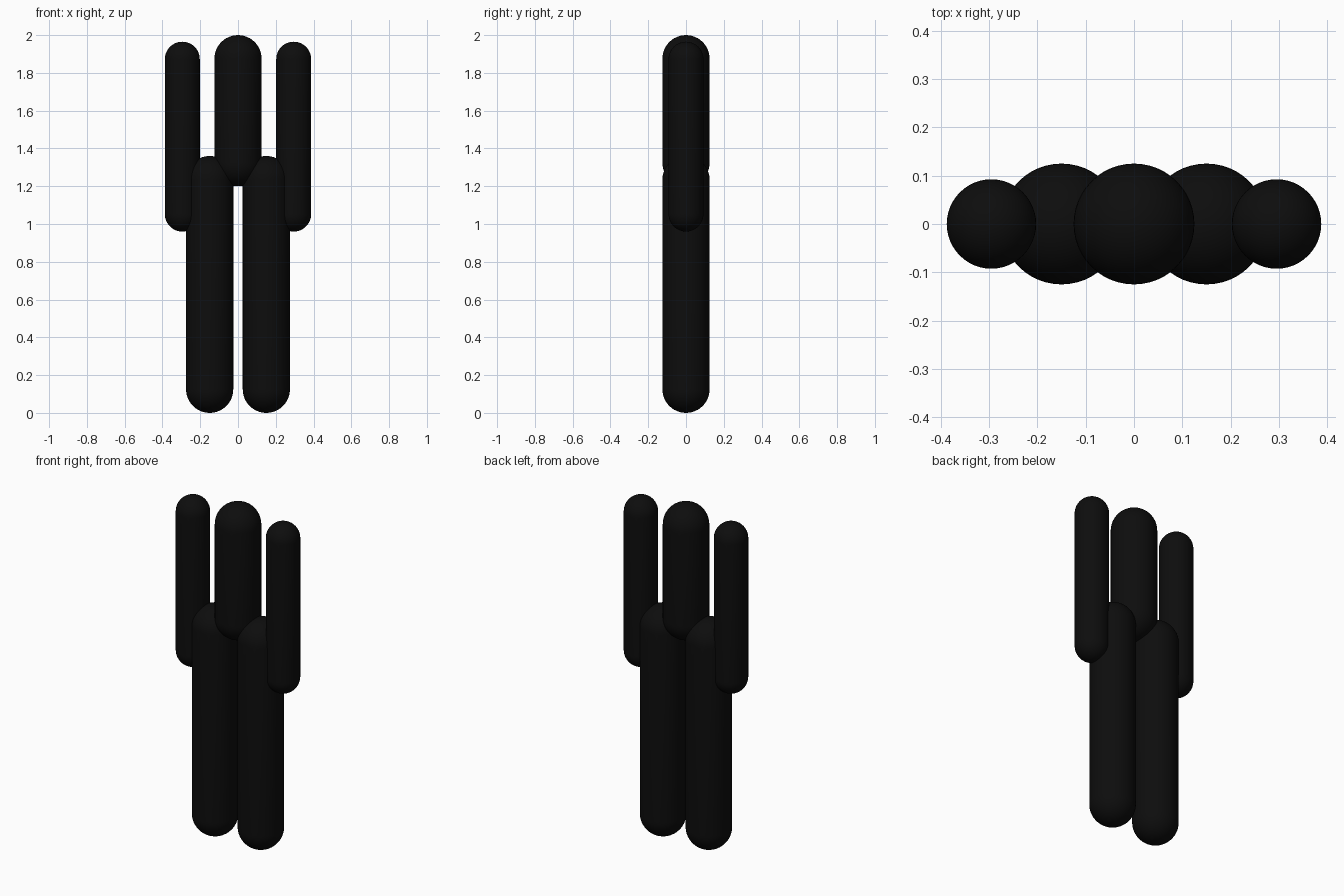
import bpy, bmesh, math

if "Cube" in bpy.data.objects:
    bpy.data.objects.remove(bpy.data.objects["Cube"])

black = bpy.data.materials.new("matte black")
black.diffuse_color = (0.004, 0.004, 0.004, 1)
black.use_nodes = True
black.node_tree.nodes["Principled BSDF"].inputs["Base Color"].default_value = black.diffuse_color


def capsule(name, x, r, z0, z1, segs=48, rings=12):
    """Upright capsule: lathe of two quarter arcs joined by a straight side."""
    prof = []
    for cz, start in ((z0 + r, -math.pi / 2), (z1 - r, 0)):
        for i in range(rings + 1):
            a = start + i * math.pi / 2 / rings
            prof.append((r * math.cos(a), cz + r * math.sin(a)))
    prof = prof[1:-1]  # poles are added as single points
    bm = bmesh.new()
    loops = [[bm.verts.new((p * math.cos(2 * math.pi * k / segs),
                            p * math.sin(2 * math.pi * k / segs), z))
              for k in range(segs)] for p, z in prof]
    bottom, top = bm.verts.new((0, 0, z0)), bm.verts.new((0, 0, z1))
    for k in range(segs):
        n = (k + 1) % segs
        bm.faces.new((bottom, loops[0][n], loops[0][k]))
        bm.faces.new((top, loops[-1][k], loops[-1][n]))
        for a, b in zip(loops, loops[1:]):
            bm.faces.new((a[k], a[n], b[n], b[k]))
    for f in bm.faces:
        f.smooth = True
    me = bpy.data.meshes.new(name)
    bm.to_mesh(me)
    bm.free()
    me.materials.append(black)
    ob = bpy.data.objects.new(name, me)
    ob.location.x = x
    bpy.context.collection.objects.link(ob)


# Central upper body
capsule("torso", 0, 0.125, 1.2, 2.0)

# Mirrored legs and arms
for side, s in (("left", -1), ("right", 1)):
    capsule(side + "_leg", s * 0.15, 0.125, 0.0, 1.36)
    capsule(side + "_arm", s * 0.295, 0.0925, 0.96, 1.965)
